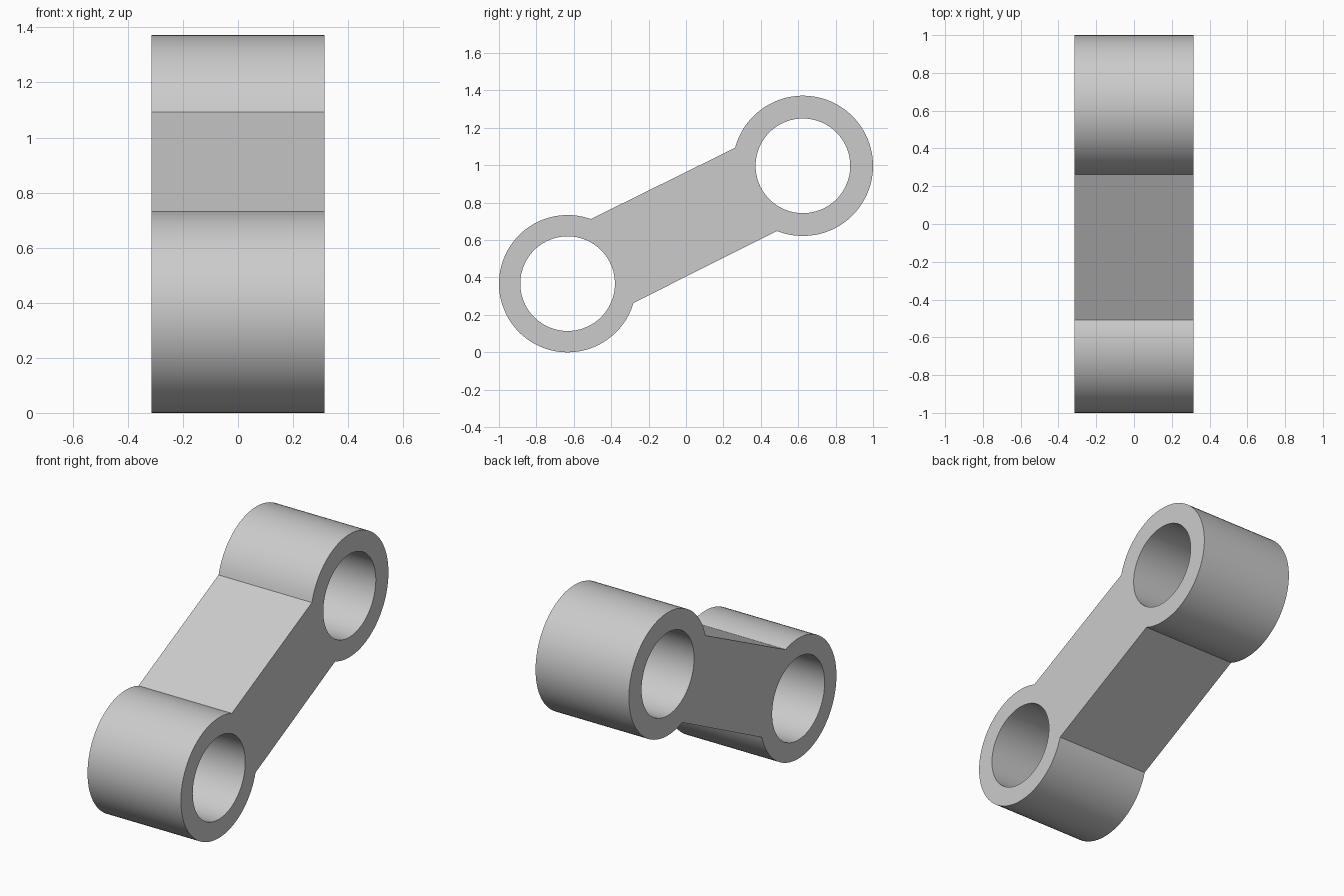
import bpy, bmesh
from math import cos, sin, radians
from mathutils import Matrix

if "Cube" in bpy.data.objects:
    bpy.data.objects.remove(bpy.data.objects["Cube"])

HALF_WIDTH = 0.315
LOW, LOW_R = (-0.633, 0.367), 0.367     # lower eye centre (y, z) and outer radius
HIGH, HIGH_R = (0.625, 0.997), 0.375    # upper eye
BORE_R = 0.253


def arc(centre, r, start, end, n):
    """Points along an arc, both ends included, angles in degrees."""
    angles = [radians(start + (end - start) * i / n) for i in range(n + 1)]
    return [(centre[0] + r * cos(a), centre[1] + r * sin(a)) for a in angles]


def add_loop(curve, points):
    spline = curve.splines.new('POLY')
    spline.points.add(len(points) - 1)
    for p, (u, v) in zip(spline.points, points):
        p.co = (u, v, 0, 1)
    spline.use_cyclic_u = True


# Link profile: two round eyes joined by a straight web, with a bore in each eye
curve = bpy.data.curves.new("link_profile", 'CURVE')
curve.dimensions = '2D'
curve.fill_mode = 'BOTH'
curve.extrude = HALF_WIDTH
add_loop(curve, arc(LOW, LOW_R, 70.3, 343.7, 72) + arc(HIGH, HIGH_R, -111.7, 165.1, 72))
for centre in (LOW, HIGH):
    add_loop(curve, arc(centre, BORE_R, 0, 360, 96)[:-1])

link = bpy.data.objects.new("link_arm", curve)
bpy.context.collection.objects.link(link)
bpy.context.view_layer.objects.active = link
link.select_set(True)
bpy.ops.object.convert(target='MESH')
link = bpy.context.object
link.name = "link_arm"

# Stand the profile up in the y-z plane and weld caps to walls
stand = Matrix(((0, 0, 1, 0), (1, 0, 0, 0), (0, 1, 0, 0), (0, 0, 0, 1)))
bm = bmesh.new()
bm.from_mesh(link.data)
bm.transform(stand)
bmesh.ops.remove_doubles(bm, verts=bm.verts, dist=1e-4)
bmesh.ops.recalc_face_normals(bm, faces=bm.faces)
bm.to_mesh(link.data)
bm.free()

# Smooth the round walls, keep the rims crisp
bpy.ops.object.shade_smooth_by_angle(angle=radians(30))
